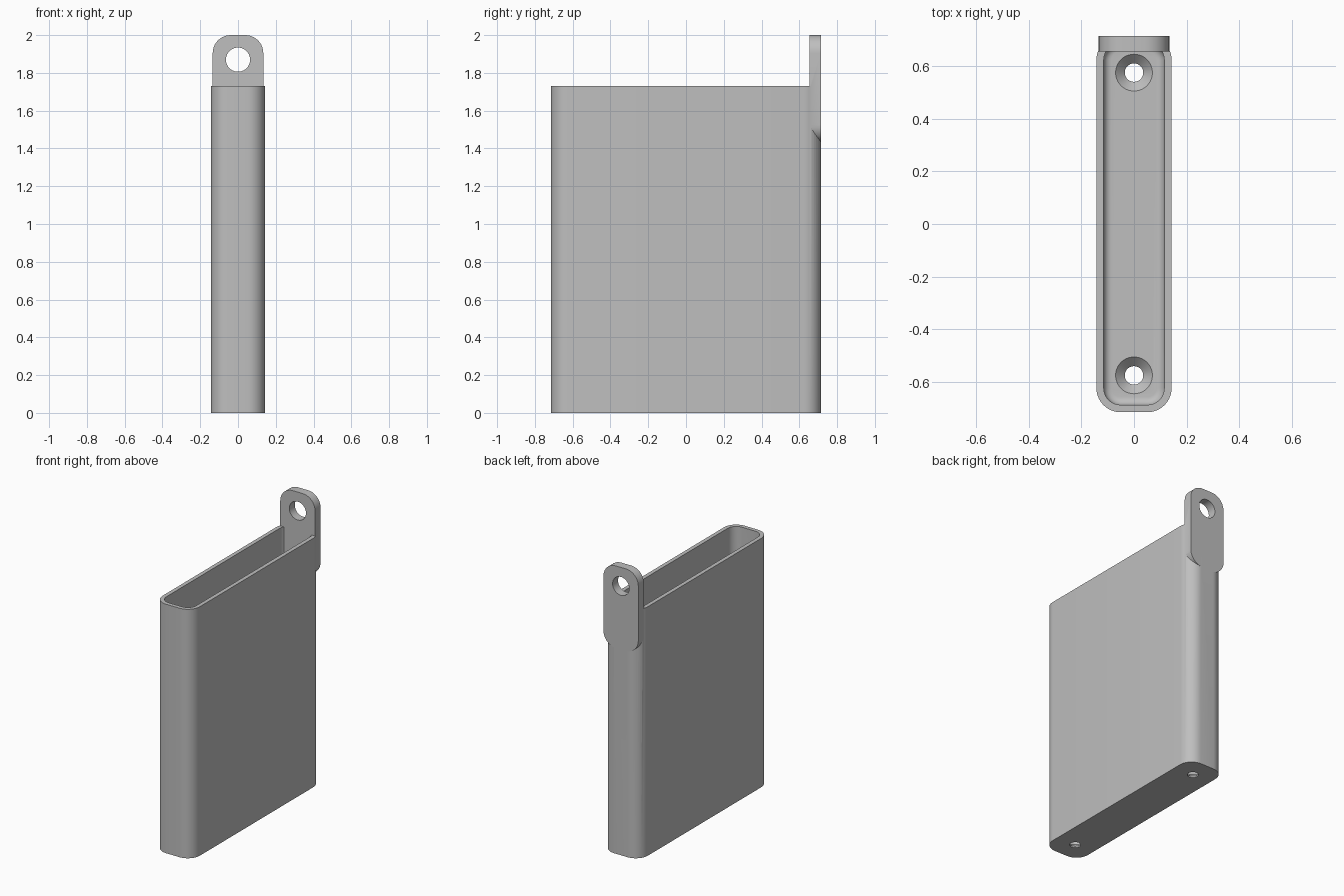
import bpy
import bmesh
from math import sin, cos, pi, radians
from mathutils import Matrix

cube = bpy.data.objects.get("Cube")
if cube:
    bpy.data.objects.remove(cube, do_unlink=True)

grey = bpy.data.materials.new("plain_grey")
grey.use_nodes = True
colour = (0.52, 0.52, 0.52, 1)
grey.diffuse_color = colour
grey.node_tree.nodes["Principled BSDF"].inputs["Base Color"].default_value = colour


def rounded_rect(half_w, half_h, r, steps=10):
    """Counter-clockwise outline of a rectangle with round corners."""
    pts = []
    for i, (sx, sy) in enumerate([(1, 1), (-1, 1), (-1, -1), (1, -1)]):
        for k in range(steps + 1):
            a = (i + k / steps) * pi / 2
            pts.append((sx * (half_w - r) + r * cos(a), sy * (half_h - r) + r * sin(a)))
    return pts


def circle(r, steps=40):
    return [(r * cos(2 * pi * k / steps), r * sin(2 * pi * k / steps)) for k in range(steps)]


def loft(name, rings, matrix=Matrix()):
    """Closed solid through (outline, height) rings of equal point count."""
    bm = bmesh.new()
    loops = [[bm.verts.new((x, y, z)) for x, y in pts] for pts, z in rings]
    for low, high in zip(loops, loops[1:]):
        n = len(low)
        for i in range(n):
            j = (i + 1) % n
            bm.faces.new((low[i], low[j], high[j], high[i]))
    bm.faces.new(loops[0][::-1])
    bm.faces.new(loops[-1])
    bm.transform(matrix)
    bmesh.ops.recalc_face_normals(bm, faces=bm.faces)
    mesh = bpy.data.meshes.new(name)
    bm.to_mesh(mesh)
    bm.free()
    mesh.materials.append(grey)
    obj = bpy.data.objects.new(name, mesh)
    bpy.context.collection.objects.link(obj)
    return obj


def combine(target, tool, operation):
    """Apply a boolean and discard the tool."""
    mod = target.modifiers.new("combine", "BOOLEAN")
    mod.operation, mod.object, mod.solver = operation, tool, "EXACT"
    bpy.context.view_layer.objects.active = target
    bpy.ops.object.modifier_apply(modifier=mod.name)
    bpy.data.objects.remove(tool, do_unlink=True)


HALF_W, HALF_L, HEIGHT, CORNER = 0.143, 0.715, 1.73, 0.092
WALL, FLOOR, FILLET = 0.028, 0.045, 0.03

# Outer body
outline = rounded_rect(HALF_W, HALF_L, CORNER)
holder = loft("holder", [(outline, 0), (outline, HEIGHT)])

# Cavity with a filleted floor
rings = []
for k in range(7):
    a = k / 6 * pi / 2
    inset = WALL + FILLET * (1 - sin(a))
    rings.append((rounded_rect(HALF_W - inset, HALF_L - inset, CORNER - inset),
                  FLOOR + FILLET * (1 - cos(a))))
rings.append((rounded_rect(HALF_W - WALL, HALF_L - WALL, CORNER - WALL), HEIGHT + 0.1))
combine(holder, loft("cavity_cutter", rings), "DIFFERENCE")

# Countersunk screw holes in the floor
for y in (-0.575, 0.575):
    profile = [(0.035, -0.05), (0.035, 0.01), (0.07, FLOOR), (0.07, FLOOR + 0.05)]
    cutter = loft("screw_hole_cutter", [(circle(r), z) for r, z in profile],
                  Matrix.Translation((0, y, 0)))
    combine(holder, cutter, "DIFFERENCE")

# Hanging tab on the back, with its eyelet
TAB_TOP, TAB_LOW, TAB_FRONT = 2.0, 1.43, 0.655
upright = Matrix.Rotation(radians(90), 4, "X")
shape = rounded_rect(0.134, (TAB_TOP - TAB_LOW) / 2, 0.095)
tab = loft("hanging_tab", [(shape, -HALF_L), (shape, -TAB_FRONT)],
           Matrix.Translation((0, 0, (TAB_TOP + TAB_LOW) / 2)) @ upright)
eyelet = loft("eyelet_cutter", [(circle(0.064), -0.9), (circle(0.064), -0.5)],
              Matrix.Translation((0, 0, 1.87)) @ upright)
combine(tab, eyelet, "DIFFERENCE")
combine(holder, tab, "UNION")

# Smooth rounds, sharp edges
bpy.ops.object.select_all(action="DESELECT")
holder.select_set(True)
bpy.context.view_layer.objects.active = holder
bpy.ops.object.shade_smooth_by_angle(angle=radians(30))
